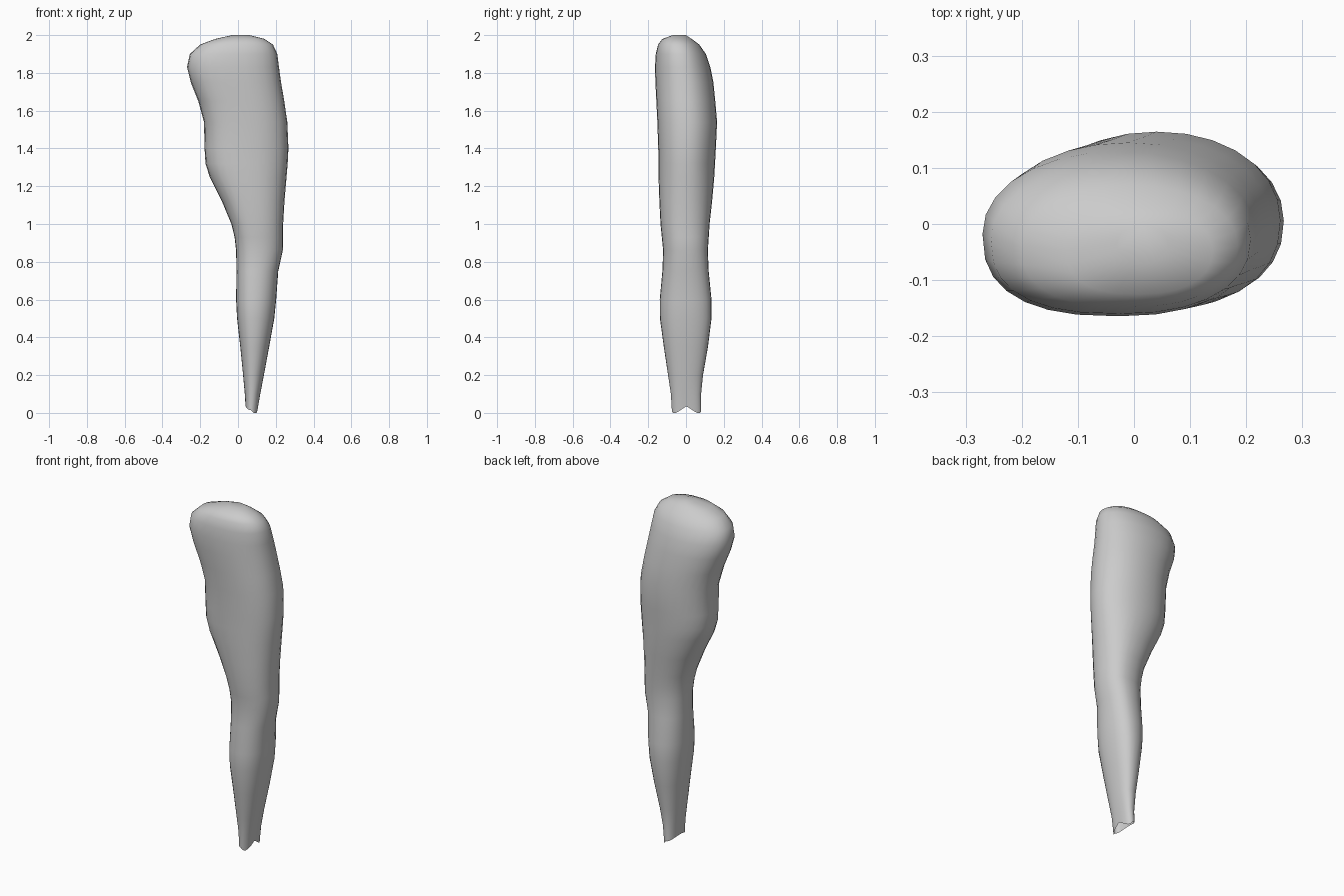
import bpy, bmesh, math

cube = bpy.data.objects.get("Cube")
if cube:
    bpy.data.objects.remove(cube)

SEGMENTS = 28

# Height, left-to-right extent, front-to-back extent
WIDTHS = [(.0, .04, .105), (.1, .036, .118), (.2, .027, .137), (.35, .012, .165),
          (.5, -.005, .192), (.6, -.01, .202), (.75, -.008, .213), (.86, -.01, .237),
          (.93, -.018, .238), (1.0, -.035, .239), (1.12, -.085, .246),
          (1.25, -.15, .257), (1.32, -.172, .263), (1.4, -.177, .267),
          (1.54, -.18, .261), (1.65, -.21, .245), (1.75, -.25, .228),
          (1.83, -.27, .217), (1.9, -.255, .208), (1.95, -.2, .185),
          (1.98, -.12, .14), (2.0, -.03, .06)]
DEPTHS = [(0, -.075, .08), (.1, -.08, .08), (.2, -.095, .09), (.4, -.125, .125),
          (.5, -.138, .135), (.6, -.139, .135), (.75, -.125, .12), (.85, -.12, .115),
          (1.0, -.135, .125), (1.2, -.145, .147), (1.4, -.147, .158),
          (1.55, -.152, .165), (1.75, -.162, .145), (1.85, -.165, .125),
          (1.9, -.16, .105), (1.95, -.148, .07), (1.98, -.125, .03), (2.0, -.07, 0)]


def sample(table, z):
    for a, b in zip(table, table[1:]):
        if z <= b[0]:
            f = (z - a[0]) / (b[0] - a[0])
            return [p + (q - p) * f for p, q in zip(a[1:], b[1:])]
    return table[-1][1:]


def rounded(v, power):
    return math.copysign(abs(v) ** power, v)


skin = bpy.data.materials.new("plain grey")
skin.use_nodes = True
grey = (.6, .6, .6, 1)
skin.diffuse_color = grey
skin.node_tree.nodes["Principled BSDF"].inputs["Base Color"].default_value = grey

# Loft the leg from ankle to hip; the ankle end stays open
bm = bmesh.new()
rings = []
for z, x0, x1 in WIDTHS:
    y0, y1 = sample(DEPTHS, z)
    cx, rx, cy, ry = (x0 + x1) / 2, (x1 - x0) / 2, (y0 + y1) / 2, (y1 - y0) / 2
    thigh = min(max((z - .9) / .4, 0), 1)
    ring = []
    for i in range(SEGMENTS):
        t = math.tau * i / SEGMENTS
        c, s = math.cos(t), math.sin(t)
        # The front inner thigh is fuller than the rest
        power = .9
        if s < 0:
            power -= .12 * thigh if c < 0 else .02 * thigh
        else:
            power += .06 * thigh
        u, v = rounded(c, power), rounded(s, power)
        # Arched cut at the ankle, lower at the outer corners
        cut = .035 - .02 * v * v - .045 * max(u, 0) * abs(v) if z == 0 else 0
        # The calf leans outward toward its back
        lean = .1 * (1 - thigh) * v * (1 - u * u) * rx
        ring.append(bm.verts.new((cx + rx * u + lean, cy + ry * v, z + cut)))
    rings.append(ring)
for low, high in zip(rings, rings[1:]):
    for i in range(SEGMENTS):
        j = (i + 1) % SEGMENTS
        bm.faces.new((low[i], low[j], high[j], high[i]))
bm.faces.new(rings[-1])

mesh = bpy.data.meshes.new("leg")
bm.to_mesh(mesh)
bm.free()
mesh.materials.append(skin)
leg = bpy.data.objects.new("leg", mesh)
bpy.context.collection.objects.link(leg)
bpy.context.view_layer.objects.active = leg
leg.select_set(True)
bpy.ops.object.shade_smooth_by_angle(angle=math.radians(50))
